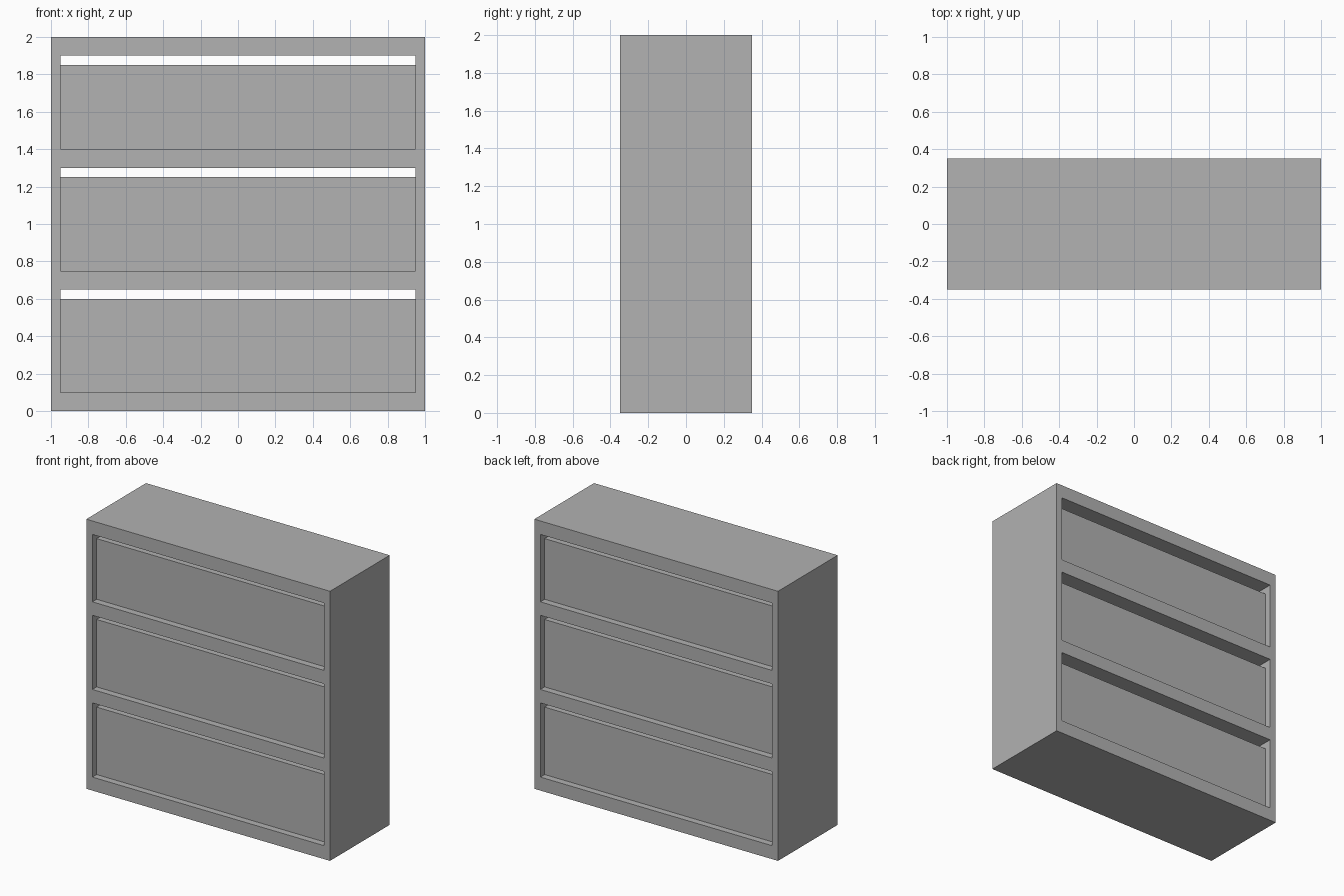
import bpy
import bmesh

cube = bpy.data.objects.get("Cube")
if cube:
    bpy.data.objects.remove(cube, do_unlink=True)

HALF_DEPTH = 0.35
RECESS = 0.05
GAP = 0.05
INNER = 0.95
OPENINGS = [(0.1, 0.65), (0.75, 1.3), (1.4, 1.9)]

grey = bpy.data.materials.new("mid grey")
grey.use_nodes = True
colour = (0.445, 0.445, 0.445, 1)
grey.diffuse_color = colour
grey.node_tree.nodes["Principled BSDF"].inputs["Base Color"].default_value = colour


def extrude_cells(name, xs, zs, half_depth, skip=lambda i, j: False):
    """Fill a grid of front cells, leaving out skipped ones, and extrude it back."""
    bm = bmesh.new()
    verts = [[bm.verts.new((x, -half_depth, z)) for z in zs] for x in xs]
    for i in range(len(xs) - 1):
        for j in range(len(zs) - 1):
            if not skip(i, j):
                bm.faces.new((verts[i][j], verts[i + 1][j],
                              verts[i + 1][j + 1], verts[i][j + 1]))
    extruded = bmesh.ops.extrude_face_region(bm, geom=bm.faces[:], use_keep_orig=True)
    moved = [g for g in extruded["geom"] if isinstance(g, bmesh.types.BMVert)]
    bmesh.ops.translate(bm, verts=moved, vec=(0, 2 * half_depth, 0))
    bmesh.ops.recalc_face_normals(bm, faces=bm.faces[:])
    mesh = bpy.data.meshes.new(name)
    bm.to_mesh(mesh)
    bm.free()
    mesh.materials.append(grey)
    obj = bpy.data.objects.new(name, mesh)
    bpy.context.collection.objects.link(obj)
    return obj


# Cabinet frame with three openings that run right through
levels = [0] + [z for opening in OPENINGS for z in opening] + [2]
extrude_cells("cabinet_frame", (-1, -INNER, INNER, 1), levels, HALF_DEPTH,
              skip=lambda i, j: i == 1 and j % 2 == 1)

# Drawers set back at both ends, with a finger gap above each
for label, (bottom, top) in zip(("bottom", "middle", "top"), OPENINGS):
    extrude_cells(label + "_drawer", (-INNER, INNER), (bottom, top - GAP),
                  HALF_DEPTH - RECESS)
